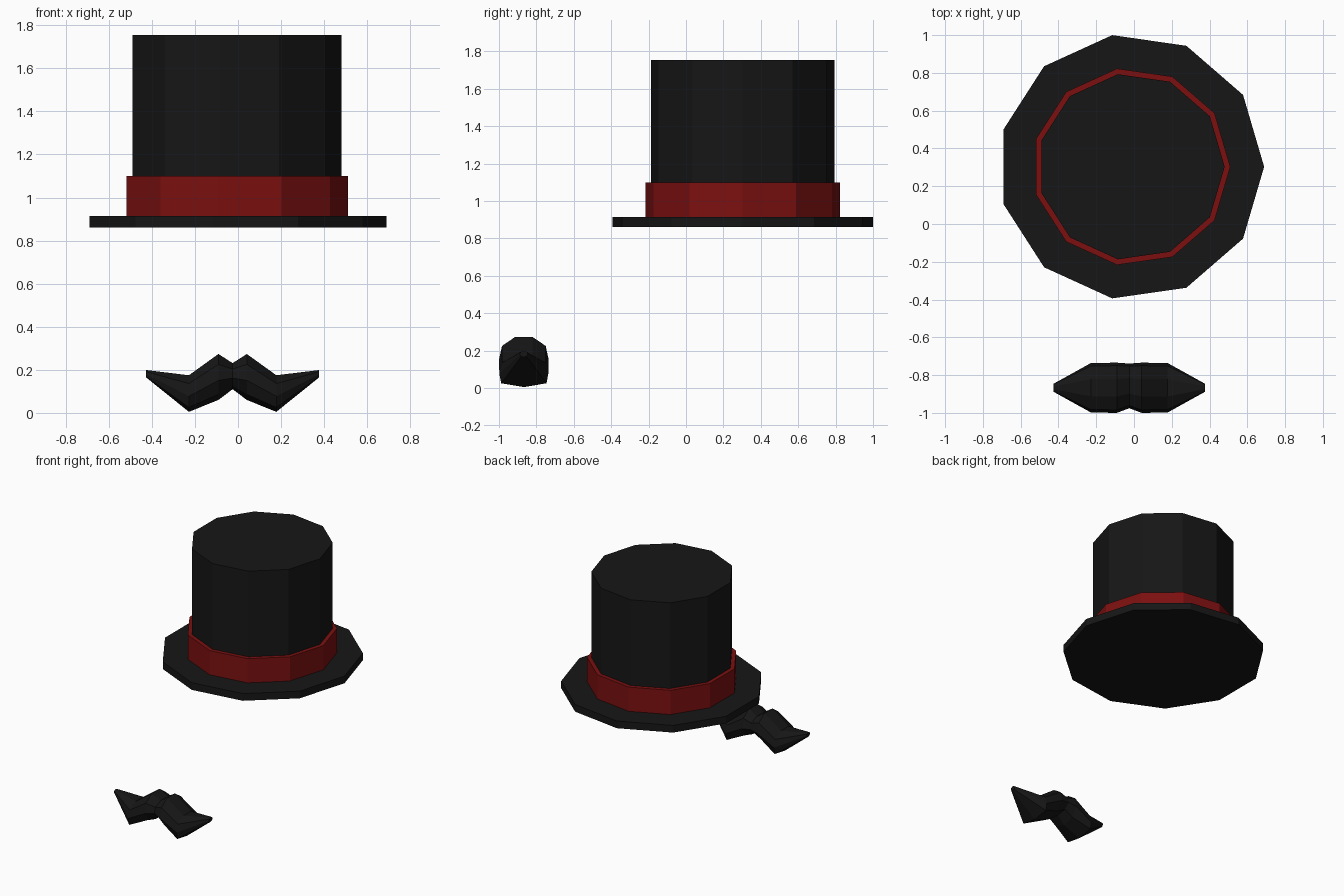
import bpy
from math import cos, sin, tau

if "Cube" in bpy.data.objects:
    bpy.data.objects.remove(bpy.data.objects["Cube"])


def material(name, rgb):
    m = bpy.data.materials.new(name)
    m.diffuse_color = (*rgb, 1)
    m.use_nodes = True
    m.node_tree.nodes["Principled BSDF"].inputs["Base Color"].default_value = m.diffuse_color
    return m


black = material("black_felt", (0.008, 0.008, 0.008))
red = material("red_ribbon", (0.2, 0.005, 0.005))


def loft(name, rings, mat):
    """Skin equal-length rings of points and cap both ends."""
    n = len(rings[0])
    verts = [p for r in rings for p in r]
    faces = [tuple(range(n))[::-1], tuple(range(len(verts) - n, len(verts)))]
    for k in range(len(rings) - 1):
        a, b = k * n, (k + 1) * n
        for i in range(n):
            j = (i + 1) % n
            faces.append((a + i, a + j, b + j, b + i))
    me = bpy.data.meshes.new(name)
    me.from_pydata(verts, [], faces)
    me.materials.append(mat)
    ob = bpy.data.objects.new(name, me)
    bpy.context.collection.objects.link(ob)
    return ob


# Hat: three eleven-sided drums on a shared axis
def drum(name, r, z0, z1, mat, sides=11, cx=-0.015, cy=0.303):
    loft(name, [[(cx + r * cos(tau * i / sides), cy + r * sin(tau * i / sides), z)
                 for i in range(sides)] for z in (z0, z1)], mat)


drum("hat_brim", 0.704, 0.86, 0.915, black)
drum("hat_band", 0.525, 0.915, 1.10, red)
drum("hat_crown", 0.495, 0.915, 1.755, black)


# Moustache: nine-sided sections (point down) swept along x, mirrored about the middle
def section(x, y, half_y, zlo, zhi, belly=0.0):
    zc, hz = (zlo + zhi) / 2, (zhi - zlo) / 2
    ring = []
    for i in range(9):
        a = tau * i / 9
        wide = 1 + (belly if i in (1, 8) else 0)   # fuller lower corners
        ring.append((x, y + half_y * wide * sin(a), zc - hz * cos(a)))
    return ring


MID = -0.025
half = [(0.402, -0.867, 0.021, 0.165, 0.20, 0),
        (0.203, -0.867, 0.133, 0.005, 0.18, 0.42),
        (0.066, -0.867, 0.135, 0.06, 0.28, 0)]
rings = [section(MID - d, *s) for d, *s in half]
rings.append(section(MID, -0.857, 0.12, 0.11, 0.235))
rings += [section(MID + d, *s) for d, *s in reversed(half)]
moustache = loft("moustache", [r[::-1] for r in rings], black)

# Make all normals face outward
import bmesh
for ob in bpy.context.collection.objects:
    bm = bmesh.new()
    bm.from_mesh(ob.data)
    bmesh.ops.recalc_face_normals(bm, faces=bm.faces)
    bm.to_mesh(ob.data)
    bm.free()
